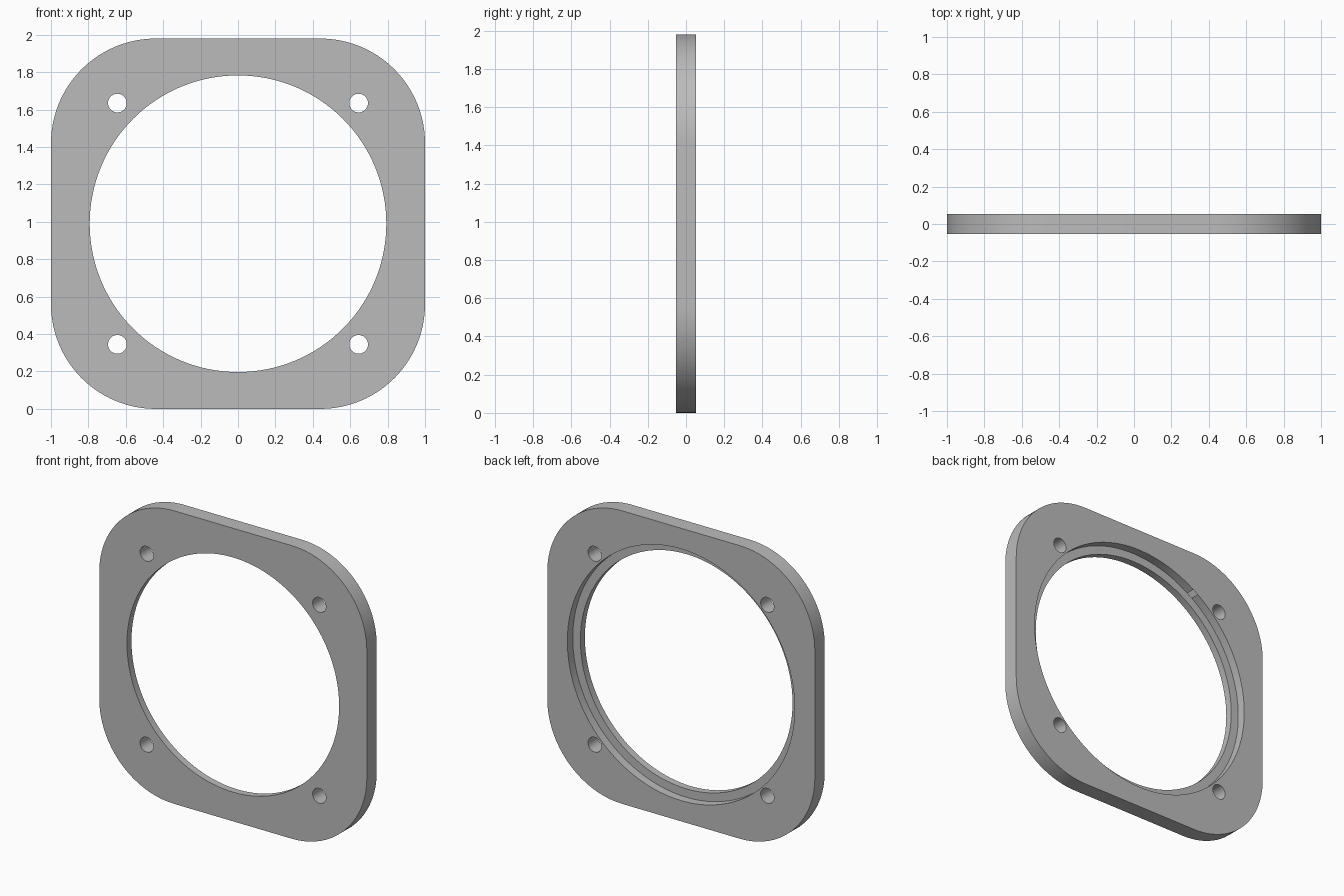
import bpy, bmesh
from math import pi, cos, sin, radians
from mathutils import Matrix

cube = bpy.data.objects.get("Cube")
if cube:
    bpy.data.objects.remove(cube, do_unlink=True)

HALF_X, HALF_Z, HALF_Y = 1.0, 0.99, 0.053
CORNER = 0.56
BORE, RECESS, LEDGE_Y = 0.793, 0.85, -0.005
HOLE, HOLE_OFFSET = 0.05, 0.645

grey = bpy.data.materials.new("plain grey")
grey.use_nodes = True
colour = (0.5, 0.5, 0.5, 1)
grey.diffuse_color = colour
grey.node_tree.nodes["Principled BSDF"].inputs["Base Color"].default_value = colour


def add_object(name, bm):
    bmesh.ops.recalc_face_normals(bm, faces=bm.faces)
    mesh = bpy.data.meshes.new(name)
    bm.to_mesh(mesh)
    bm.free()
    mesh.materials.append(grey)
    obj = bpy.data.objects.new(name, mesh)
    bpy.context.collection.objects.link(obj)
    return obj


def cutter(name, radius, y0, y1, x=0, z=HALF_Z, sides=128):
    """Cylinder along y used for a round cut."""
    bm = bmesh.new()
    place = Matrix.Translation((x, (y0 + y1) / 2, z)) @ Matrix.Rotation(pi / 2, 4, "X")
    bmesh.ops.create_cone(bm, cap_ends=True, segments=sides, radius1=radius,
                          radius2=radius, depth=y1 - y0, matrix=place)
    obj = add_object(name, bm)
    obj.hide_render = True
    return obj


# Rounded plate: four corner arcs, extruded from front to back
bm = bmesh.new()
outline = []
steps = 24
for i, (sx, sz) in enumerate([(1, 1), (-1, 1), (-1, -1), (1, -1)]):
    for k in range(steps + 1):
        a = (i + k / steps) * pi / 2
        outline.append(bm.verts.new((sx * (HALF_X - CORNER) + CORNER * cos(a), -HALF_Y,
                                     HALF_Z + sz * (HALF_Z - CORNER) + CORNER * sin(a))))
face = bm.faces.new(outline)
extruded = bmesh.ops.extrude_face_region(bm, geom=[face])["geom"]
bmesh.ops.translate(bm, vec=(0, 2 * HALF_Y, 0),
                    verts=[g for g in extruded if isinstance(g, bmesh.types.BMVert)])
plate = add_object("mounting_plate", bm)

# Central bore, stepped recess in the back, and four bolt holes
cutters = [cutter("bore_cutter", BORE, -0.2, 0.2),
           cutter("recess_cutter", RECESS, LEDGE_Y, 0.2)]
for sx in (-1, 1):
    for sz in (-1, 1):
        cutters.append(cutter("bolt_hole_cutter", HOLE, -0.2, 0.2, sx * HOLE_OFFSET,
                              HALF_Z + sz * HOLE_OFFSET, 40))
for tool in cutters:
    cut = plate.modifiers.new(tool.name, "BOOLEAN")
    cut.operation = "DIFFERENCE"
    cut.solver = "EXACT"
    cut.object = tool

# Bake the cuts and discard the cutters
bpy.context.view_layer.update()
graph = bpy.context.evaluated_depsgraph_get()
result = bpy.data.meshes.new_from_object(plate.evaluated_get(graph))
plate.modifiers.clear()
plate.data = result
for tool in cutters:
    bpy.data.objects.remove(tool, do_unlink=True)

# Smooth round walls with crisp rims
bpy.ops.object.select_all(action="DESELECT")
plate.select_set(True)
bpy.context.view_layer.objects.active = plate
bpy.ops.object.shade_smooth_by_angle(angle=radians(30))
